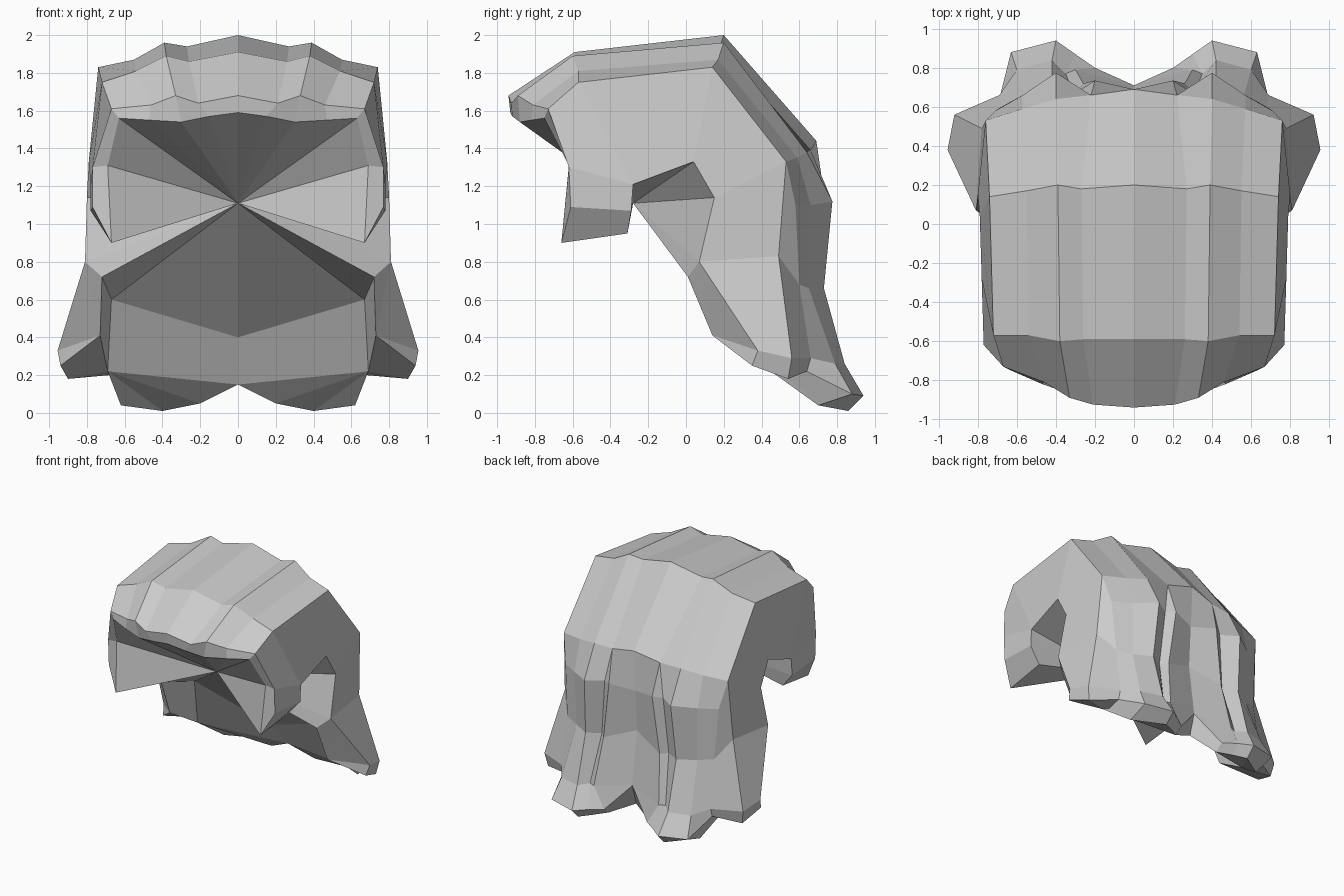
import bpy, bmesh
from mathutils import Vector

cube = bpy.data.objects.get("Cube")
if cube:
    bpy.data.objects.remove(cube, do_unlink=True)

bm = bmesh.new()


def face(points):
    """Add one face and its mirror image, skipping repeated points."""
    unique = []
    for point in points:
        if point not in unique:
            unique.append(point)
    if len(unique) < 3:
        return
    for side in (1, -1):
        bm.faces.new([bm.verts.new(Vector((side * x, y, z))) for x, y, z in unique])


def loft(*rows):
    """Skin neighbouring rows of points with four-sided faces."""
    for upper, lower in zip(rows, rows[1:]):
        for i in range(len(upper) - 1):
            face((upper[i], upper[i + 1], lower[i + 1], lower[i]))


def fan(centre, rim):
    """Close a rim with triangles that meet in one point."""
    for start, end in zip(rim, rim[1:]):
        face((centre, start, end))


# Crown rows, from the middle out to the temple
lip_under = [(0, -.93, 1.59), (.15, -.92, 1.57), (.3, -.88, 1.54), (.47, -.82, 1.55), (.63, -.75, 1.56)]
lip = [(0, -.94, 1.68), (.21, -.925, 1.64), (.33, -.89, 1.68), (.46, -.81, 1.63), (.67, -.73, 1.61)]
brow = [(0, -.59, 1.91), (.26, -.59, 1.86), (.38, -.6, 1.89), (.54, -.57, 1.81), (.72, -.57, 1.75)]
top = [(0, .2, 2), (.27, .18, 1.94), (.39, .2, 1.96), (.55, .17, 1.87), (.74, .14, 1.83)]
nape = [(0, .69, 1.44), (.22, .66, 1.39), (.4, .64, 1.38), (.57, .59, 1.35), (.76, .53, 1.33)]
loft(lip_under, lip, brow, top, nape)

# Back tail of ridged locks, with a valley in the middle and a groove at the side
notch = (0, .71, .32)
tail_upper = [(0, .67, 1.1), (.2, .735, 1.13), (.27, .69, 1.12),
              (.4, .775, 1.12), (.57, .66, 1.1), (.71, .58, 1.1)]
tail_middle = [(0, .65, .76), (.26, .72, .66), (.31, .67, .66),
               (.42, .73, .66), (.56, .65, .66), (.68, .6, .68)]
tail_lower = [notch, (.3, .79, .27), (.35, .77, .27),
              (.42, .84, .26), (.6, .79, .26), (.69, .66, .29)]
tail_tip = [notch, (.2, .8, .1), (.3, .87, .1), (.4, .94, .09), (.63, .88, .1), (.69, .64, .22)]
base_middle = (0, .66, .15)
tail_under = [base_middle, (.2, .73, .05), (.3, .8, .03), (.4, .86, .01), (.62, .7, .04), (.68, .52, .2)]
loft(nape[:2] + nape[1:], tail_upper, tail_middle, tail_lower, tail_tip, tail_under)

# Underside of the tail and the hollow behind the neck
hollow_side, hollow_middle = (.67, .38, .6), (0, .42, .4)
base_side = (.69, .45, .22)
fan(base_side, tail_under)
face((hollow_side, hollow_middle, base_middle, base_side))

# Temple, ear notch and sideburn
temple = (.77, -.62, 1.3)
ear_front, ear_top, ear_back = (.78, -.28, 1.21), (.79, .04, 1.33), (.8, .15, 1.14)
burn_front, burn_back = (.77, -.61, 1.09), (.78, -.29, 1.07)
inner_temple, inner_front, inner_back = (.69, -.62, 1.31), (.67, -.66, .9), (.68, -.31, .95)
lock_top, lock_back = (.81, .07, .8), (.78, .49, .83)
loft([lip[-1], brow[-1], top[-1], nape[-1], lock_back],
     [temple, ear_front, ear_top, ear_back, lock_top])
loft([ear_front, burn_back, inner_back], [temple, burn_front, inner_front])
loft([lip[-1], temple, burn_front], [lip_under[-1], inner_temple, inner_front])

# Side lock that flares outward to a blunt tip
tip_front, tip_back = (.955, .38, .33), (.92, .56, .29)
tip_low, tip_heel = (.94, .35, .25), (.9, .54, .18)
lock_inner, lock_heel = (.72, .01, .72), (.73, .14, .41)
loft([lock_back, tip_back, tip_heel], [lock_top, tip_front, tip_low])
face((lock_top, tip_front, lock_heel))
face((lock_top, lock_heel, lock_inner))
face((tip_front, tip_low, lock_heel))
loft([lock_heel, tip_low], [base_side, tip_heel])
face((lock_inner, lock_heel, base_side, hollow_side))

# Groove wall between the side lock and the tail
loft([nape[-1], lock_back, lock_back, tip_back, tip_heel, base_side],
     [nape[-1], tail_upper[-1], tail_middle[-1], tail_lower[-1], tail_tip[-1], tail_under[-1]])

# Inner faces drawn together to one point inside the head
fan((0, -.28, 1.11), lip_under + [
    inner_temple, inner_front, inner_back, burn_back, ear_front, ear_top,
    ear_back, lock_top, lock_inner, hollow_side, hollow_middle])

# Weld the pieces into one closed flat-shaded shell
bmesh.ops.remove_doubles(bm, verts=bm.verts[:], dist=.0005)
bmesh.ops.recalc_face_normals(bm, faces=bm.faces[:])
mesh = bpy.data.meshes.new("hair")
bm.to_mesh(mesh)
bm.free()
hair = bpy.data.objects.new("hair", mesh)
bpy.context.collection.objects.link(hair)

# Plain grey
grey = bpy.data.materials.new("light_grey")
grey.use_nodes = True
colour = (.6, .6, .6, 1)
grey.diffuse_color = colour
grey.node_tree.nodes["Principled BSDF"].inputs["Base Color"].default_value = colour
mesh.materials.append(grey)
